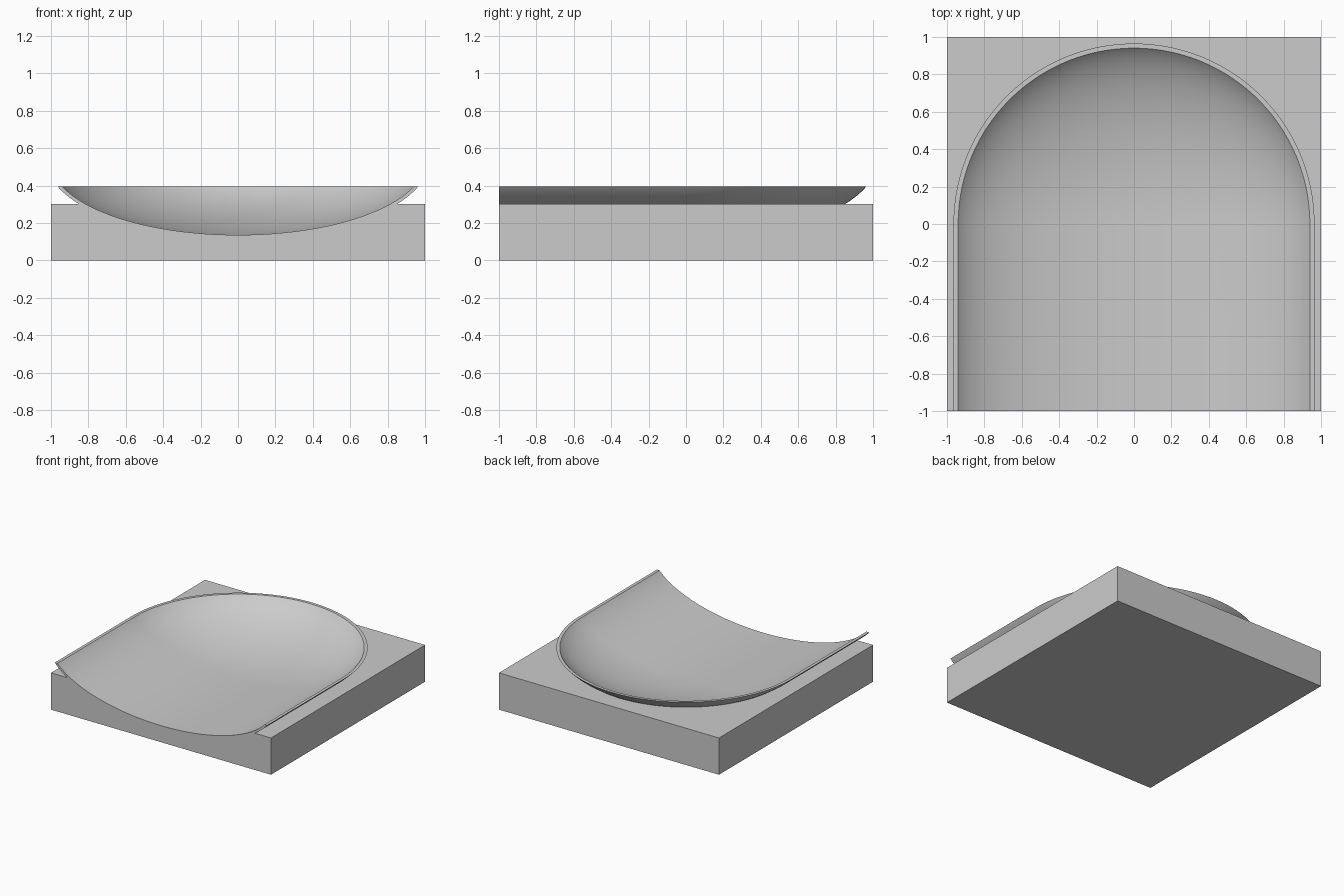
import bpy, bmesh
from math import sin, cos, acos, pi, radians

if "Cube" in bpy.data.objects:
    bpy.data.objects.remove(bpy.data.objects["Cube"])

SLAB_TOP, RIM_TOP, CENTRE_Z = 0.302, 0.396, 0.53
ARC_STEPS, PROFILE_STEPS = 96, 32

grey = bpy.data.materials.new("plain grey")
grey.use_nodes = True
grey.diffuse_color = (0.6, 0.6, 0.6, 1)
grey.node_tree.nodes["Principled BSDF"].inputs["Base Color"].default_value = (0.6, 0.6, 0.6, 1)


def trough(name, a, b, top, front):
    """Solid with an elliptical profile: straight towards the front, half round at the back."""
    bm = bmesh.new()
    end = acos((CENTRE_Z - top) / b)
    rows = []
    for j in range(PROFILE_STEPS + 1):
        t = end * j / PROFILE_STEPS
        r, z = a * sin(t), CENTRE_Z - b * cos(t)
        path = [(r, front)]
        path += [(r * cos(pi * i / ARC_STEPS), r * sin(pi * i / ARC_STEPS)) for i in range(ARC_STEPS + 1)]
        path += [(-r, front)]
        rows.append([bm.verts.new((x, y, z)) for x, y in path])
    for low, high in zip(rows, rows[1:]):
        for i in range(len(low) - 1):
            bm.faces.new((low[i], low[i + 1], high[i + 1], high[i]))
    # flat top and front caps
    bm.faces.new(rows[-1])
    bm.faces.new([row[0] for row in rows] + [row[-1] for row in reversed(rows)])
    bmesh.ops.remove_doubles(bm, verts=bm.verts, dist=1e-5)
    bmesh.ops.recalc_face_normals(bm, faces=bm.faces)
    mesh = bpy.data.meshes.new(name)
    bm.to_mesh(mesh)
    bm.free()
    obj = bpy.data.objects.new(name, mesh)
    bpy.context.collection.objects.link(obj)
    mesh.materials.append(grey)
    return obj


def combine(target, tool, operation):
    mod = target.modifiers.new(operation.lower(), "BOOLEAN")
    mod.object, mod.operation, mod.solver = tool, operation, "EXACT"
    bpy.context.view_layer.objects.active = target
    bpy.ops.object.modifier_apply(modifier=mod.name)
    bpy.data.objects.remove(tool)


# square base slab
bpy.ops.mesh.primitive_cube_add(size=2, location=(0, 0, SLAB_TOP / 2))
slab = bpy.context.object
slab.name = "base_with_basin"
slab.scale.z = SLAB_TOP / 2
bpy.ops.object.transform_apply(location=True, scale=True)
slab.data.materials.append(grey)

# thin raised shell, then the hollow running out through the front
combine(slab, trough("basin_shell", 1.02, 0.414, RIM_TOP, -1), "UNION")
combine(slab, trough("basin_hollow", 1.0, 0.394, RIM_TOP + 0.04, -1.1), "DIFFERENCE")

bpy.ops.object.select_all(action="DESELECT")
slab.select_set(True)
bpy.context.view_layer.objects.active = slab
bpy.ops.object.shade_smooth_by_angle(angle=radians(30))
